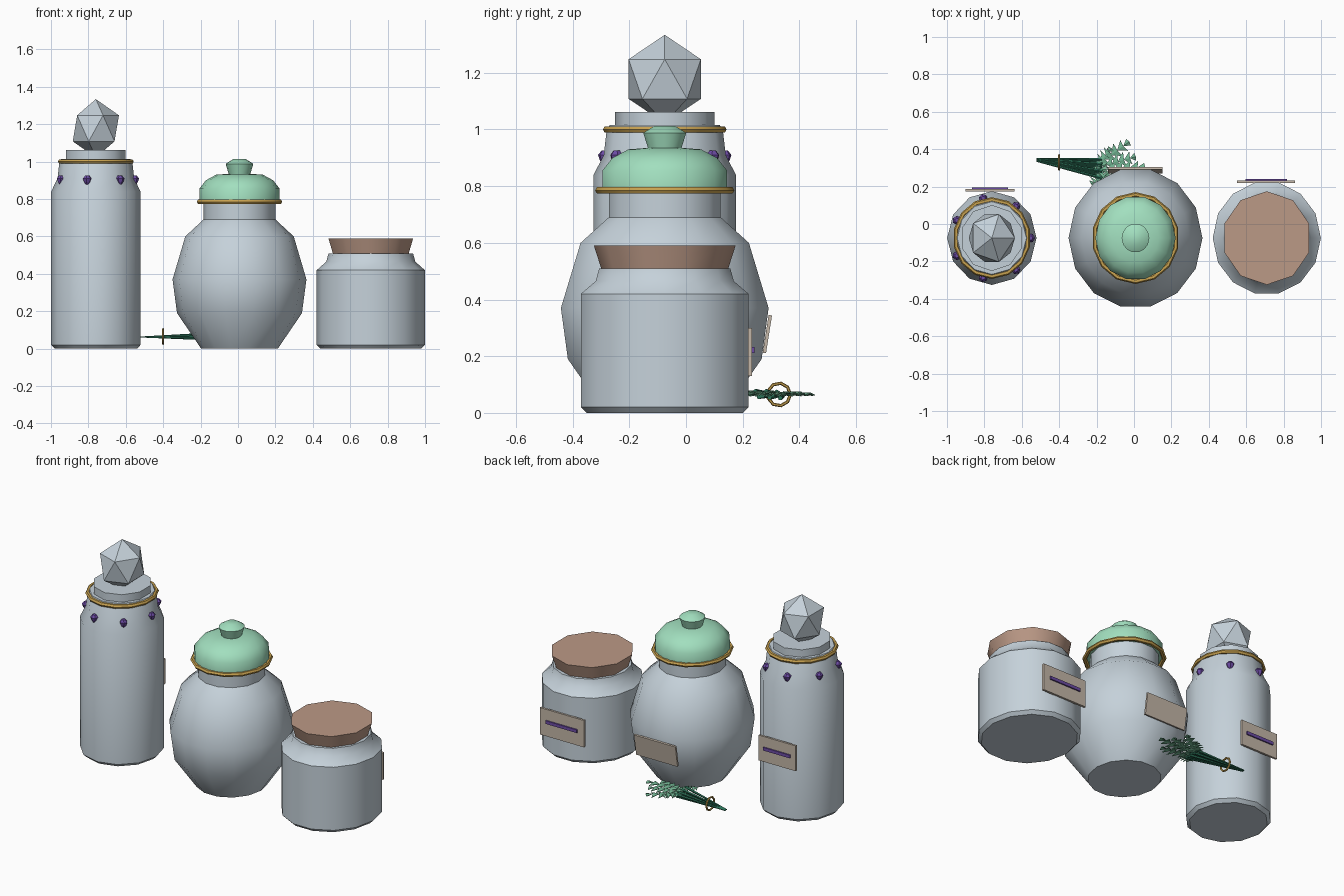
import bpy, bmesh, math
from mathutils import Vector, Matrix

if "Cube" in bpy.data.objects:
    bpy.data.objects.remove(bpy.data.objects["Cube"])

CY = -0.075      # shared depth of the three jars
DEEP = 1.05      # jars are slightly deeper than wide


def material(name, rgb):
    m = bpy.data.materials.new(name)
    m.diffuse_color = (*rgb, 1)
    m.use_nodes = True
    m.node_tree.nodes["Principled BSDF"].inputs["Base Color"].default_value = m.diffuse_color
    return m


GLASS = material("grey_glass", (0.56, 0.64, 0.70))
CORK = material("cork", (0.50, 0.32, 0.24))
GREEN = material("pale_green", (0.36, 0.74, 0.52))
GOLD = material("gold", (0.58, 0.36, 0.08))
PURPLE = material("purple", (0.15, 0.07, 0.37))
PAPER = material("label_paper", (0.55, 0.47, 0.39))
STEM = material("stem_green", (0.025, 0.17, 0.10))
LEAF = material("leaf_green", (0.17, 0.46, 0.29))


def finish(name, bm, mat, loc=(0, 0, 0), smooth=40):
    bmesh.ops.recalc_face_normals(bm, faces=bm.faces)
    me = bpy.data.meshes.new(name)
    bm.to_mesh(me)
    bm.free()
    me.materials.append(mat)
    ob = bpy.data.objects.new(name, me)
    ob.location = loc
    bpy.context.collection.objects.link(ob)
    if smooth:
        bpy.ops.object.select_all(action='DESELECT')
        ob.select_set(True)
        bpy.context.view_layer.objects.active = ob
        bpy.ops.object.shade_smooth_by_angle(angle=math.radians(smooth))
    return ob


def turned(name, profile, sides, mat, loc, phase=0, deep=DEEP, smooth=40):
    """Closed lathe solid from (radius, height) points."""
    bm = bmesh.new()
    rings = []
    for r, z in profile:
        angles = [math.radians(phase) + math.tau * i / sides for i in range(sides)]
        rings.append([bm.verts.new((r * math.cos(a), r * deep * math.sin(a), z)) for a in angles])
    for low, high in zip(rings, rings[1:]):
        for i in range(sides):
            j = (i + 1) % sides
            bm.faces.new((low[i], low[j], high[j], high[i]))
    bm.faces.new(rings[0][::-1])
    bm.faces.new(rings[-1])
    return finish(name, bm, mat, loc, smooth)


def hoop(name, major, minor, sides, loc, turn=None, deep=DEEP):
    """Gold ring, lying flat unless turned."""
    bm = bmesh.new()
    rings = []
    for i in range(sides):
        a = math.pi / 2 + math.tau * i / sides
        ring = []
        for k in range(6):
            b = math.tau * k / 6
            r = major + minor * math.cos(b)
            ring.append(bm.verts.new((r * math.cos(a), r * deep * math.sin(a), minor * math.sin(b))))
        rings.append(ring)
    for i in range(sides):
        p, q = rings[i], rings[(i + 1) % sides]
        for k in range(6):
            m = (k + 1) % 6
            bm.faces.new((p[k], q[k], q[m], p[m]))
    if turn:
        bm.transform(turn)
    return finish(name, bm, GOLD, loc, 50)


def plate(name, size, loc, mat, tilt=0):
    bm = bmesh.new()
    bmesh.ops.create_cube(bm, size=1)
    bm.transform(Matrix.Rotation(math.radians(tilt), 4, 'X') @ Matrix.Diagonal((*size, 1)))
    return finish(name, bm, mat, loc, 0)


# Tall jar with crystal stopper
tall = (-0.76, CY, 0)
turned("tall_jar", [(0.22, 0), (0.239, 0.02), (0.239, 0.84), (0.205, 0.91), (0.195, 1.0), (0.185, 1.015)],
       12, GLASS, tall)
turned("tall_jar_lid", [(0.168, 1.0), (0.168, 1.062)], 10, GLASS, tall, 90)
hoop("tall_jar_ring", 0.195, 0.013, 14, (-0.76, CY, 1.0))
bm = bmesh.new()
bmesh.ops.create_icosphere(bm, subdivisions=1, radius=1, matrix=Matrix.Diagonal((0.138, 0.15, 0.156, 1)))
finish("crystal_stopper", bm, GLASS, (-0.76, CY, 1.178), 0)

# Seven pointed gems around the tall jar's shoulder
for i in range(7):
    a = math.tau * i / 7
    turned("gem", [(0.012, 0.025), (0.024, 0.010), (0.018, -0.008), (0.002, -0.032)], 6, PURPLE,
           (-0.76 + 0.207 * math.cos(a), CY + 0.207 * DEEP * math.sin(a), 0.9), math.degrees(a), 1, 0)

# Round jar with domed lid
pot = (0.008, CY, 0)
turned("round_jar", [(0.205, 0), (0.334, 0.19), (0.358, 0.37), (0.29, 0.60), (0.193, 0.69), (0.193, 0.79)],
       14, GLASS, pot)
turned("domed_lid", [(0.215, 0.785), (0.215, 0.855), (0.18, 0.90), (0.125, 0.93), (0.058, 0.935),
                     (0.074, 0.988), (0.035, 1.013)], 14, GREEN, pot)
hoop("round_jar_ring", 0.221, 0.013, 14, (0.008, CY, 0.785))

# Short jar with cork
short = (0.71, CY, 0)
turned("short_jar", [(0.27, 0), (0.289, 0.02), (0.289, 0.42), (0.238, 0.465), (0.226, 0.51)], 14, GLASS, short)
turned("cork_stopper", [(0.213, 0.508), (0.238, 0.59)], 10, CORK, short, 90)

# Labels on the back, two with a written line
plate("tall_jar_label", (0.26, 0.013, 0.16), (-0.77, 0.181, 0.43), PAPER)
plate("tall_jar_label_line", (0.19, 0.009, 0.02), (-0.77, 0.191, 0.435), PURPLE)
plate("short_jar_label", (0.31, 0.014, 0.17), (0.707, 0.226, 0.215), PAPER)
plate("short_jar_label_line", (0.22, 0.009, 0.02), (0.707, 0.237, 0.222), PURPLE)
plate("round_jar_label", (0.29, 0.012, 0.135), (0.007, 0.287, 0.278), PAPER, -9)

# Herb bundle: fan of tapered stems
tip = Vector((-0.52, 0.343, 0.062))
for i in range(9):
    end = Vector((-0.17, 0.245 + 0.0125 * i, 0.064 + 0.012 * math.cos(i * 2.2)))
    start = tip + Vector((0, (i - 4) * 0.002, 0))
    d = end - start
    bm = bmesh.new()
    bmesh.ops.create_cone(bm, cap_ends=True, segments=5, radius1=0.003, radius2=0.009, depth=d.length)
    bm.transform(Matrix.Translation((start + end) / 2) @ d.to_track_quat('Z', 'Y').to_matrix().to_4x4())
    finish("herb_stem", bm, STEM, smooth=0)
hoop("herb_ring", 0.040, 0.006, 9, (-0.4, 0.328, 0.065), Matrix.Rotation(math.pi / 2, 4, 'Y'), 1)

# Serrated leaves, each creased along the middle
LEAVES = [(-0.22, 0.30, -0.025, 0.44), (-0.21, 0.29, -0.12, 0.405), (-0.19, 0.29, 0.06, 0.305),
          (-0.20, 0.27, 0.0, 0.24), (-0.18, 0.31, 0.01, 0.36), (-0.14, 0.27, -0.23, 0.215)]
for n, (x0, y0, x1, y1) in enumerate(LEAVES):
    z = 0.068 + 0.004 * (n % 3)
    base, point = Vector((x0, y0, z)), Vector((x1, y1, z + 0.004))
    along = point - base
    side = Vector((-along.y, along.x, 0)).normalized()
    bm = bmesh.new()
    spine = [bm.verts.new(base + along * t / 6) for t in range(7)]
    for s in (-1, 1):
        for t in range(6):
            w = 0.044 * math.sin(math.pi * (t + 1.2) / 7.4)
            tooth = base + along * min((t + 1.15) / 6, 0.98) + side * s * w - Vector((0, 0, 0.008))
            bm.faces.new((spine[t], bm.verts.new(tooth), spine[t + 1]))
    leaf = finish("herb_leaf", bm, LEAF, smooth=0)
    thick = leaf.modifiers.new("thickness", 'SOLIDIFY')
    thick.thickness = 0.004
